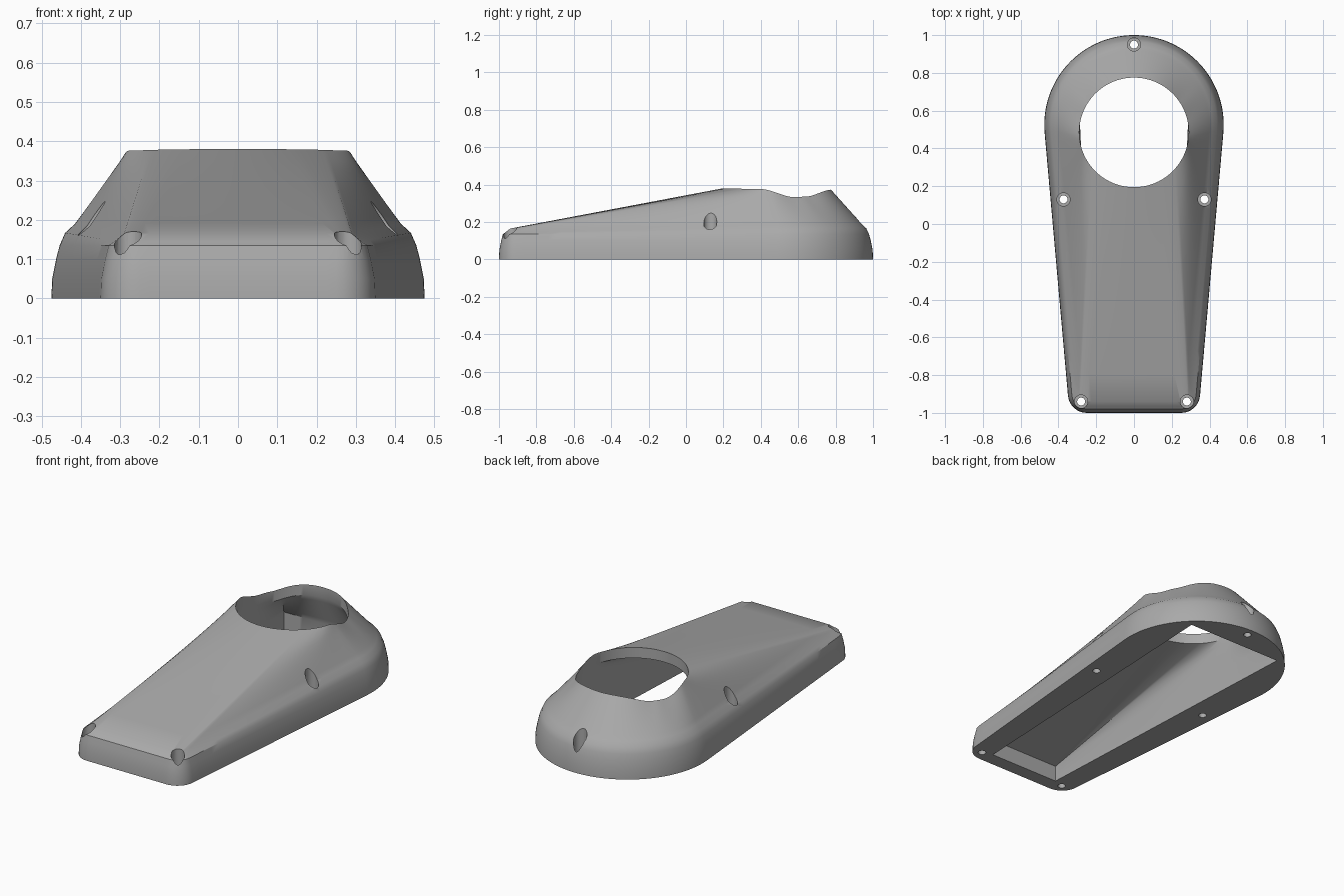
import bpy, bmesh, math
from mathutils import Vector

cube = bpy.data.objects.get("Cube")
if cube:
    bpy.data.objects.remove(cube, do_unlink=True)

grey = bpy.data.materials.new("mid_grey")
grey.use_nodes = True
grey.diffuse_color = (0.4, 0.4, 0.4, 1)
grey.node_tree.nodes["Principled BSDF"].inputs["Base Color"].default_value = (0.4, 0.4, 0.4, 1)

# Plan layout: small front corner circles, a big round back, and the round opening
CORNER, CORNER_R = Vector((0.25, -0.9)), 0.1
BACK, BACK_R = Vector((0, 0.525)), 0.475
HOLE, HOLE_R = Vector((0, 0.485)), 0.29
CAVITY_FRONT, CAVITY_BACK = Vector((0.22, -0.92)), Vector((0.30, 0.84))
TANGENT = -5.0
ARC_SPLIT = 17 / 32

# Half outline stations, from front centre round to back centre
COUNTS = {"front": 10, "corner": 8, "side": 24, "arc": 32}
STATIONS = [(name, i / n) for name, n in COUNTS.items() for i in range(n)] + [("arc", 1.0)]


def polar(centre, radius, degrees):
    a = math.radians(degrees)
    return centre + radius * Vector((math.cos(a), math.sin(a)))


def mix(a, b, t):
    return a + (b - a) * t


def outline(part, s, inset):
    """Outer plan shape, moved inward by inset."""
    r, big = CORNER_R - inset, BACK_R - inset
    if part == "front":
        return Vector((CORNER.x * s, CORNER.y - r))
    if part == "corner":
        return polar(CORNER, r, mix(-90, TANGENT, s))
    if part == "side":
        return mix(polar(CORNER, r, TANGENT), polar(BACK, big, TANGENT), s)
    return polar(BACK, big, mix(TANGENT, 90, s))


def opening(part, s):
    """Point of the round opening matched to an outline station."""
    start, end = {"front": (-90, -60), "corner": (-60, -40),
                  "side": (-40, TANGENT), "arc": (TANGENT, 90)}[part]
    return polar(HOLE, HOLE_R, mix(start, end, s))


def cavity(part, s):
    """Tapered four-sided hollow under the cover."""
    if part == "front":
        return Vector((CAVITY_FRONT.x * s, CAVITY_FRONT.y))
    if part == "corner":
        return CAVITY_FRONT.copy()
    if part == "side":
        return mix(CAVITY_FRONT, CAVITY_BACK, 0.75 * s)
    if s < ARC_SPLIT:
        return mix(CAVITY_FRONT, CAVITY_BACK, 0.75 + 0.25 * s / ARC_SPLIT)
    return Vector((CAVITY_BACK.x * (1 - s) / (1 - ARC_SPLIT), CAVITY_BACK.y))


def rim_height(y):
    """Wavy height of the rim: high in front, dipping beside, high behind."""
    keys = [(0.19, 0.38), (0.4, 0.376), (0.58, 0.333), (0.64, 0.336), (0.78, 0.373)]
    for (y0, z0), (y1, z1) in zip(keys, keys[1:]):
        if y <= y1:
            t = (y - y0) / (y1 - y0)
            return mix(z0, z1, t * t * (3 - 2 * t))
    return keys[-1][1]


def front_weight(part, s):
    return {"front": 1, "corner": 1, "side": 1 - s, "arc": 0}[part]


def wall_point(part, s, inset, z):
    if z > 0.15:
        z *= 1 - 0.13 * front_weight(part, s)
    return outline(part, s, inset).to_3d() + Vector((0, 0, z))


def rim_point(part, s, drop=0):
    p = opening(part, s)
    return Vector((p.x, p.y, rim_height(p.y) - drop))


def cavity_point(part, s, z):
    p = cavity(part, s)
    return Vector((p.x, p.y, z * (1 - 0.3 * front_weight(part, s) ** 3)))


def full_ring(func, *args):
    half = [func(part, s, *args) for part, s in STATIONS]
    return half + [Vector((-p.x, p.y, p.z)) for p in half[-2:0:-1]]


def blend(a, b, t):
    return [mix(p, q, t) for p, q in zip(a, b)]


def loft(name, rings, wrap=False):
    """Skin closed rings; wrap joins last to first, otherwise the ends are capped."""
    bm = bmesh.new()
    rows = [[bm.verts.new(p) for p in ring] for ring in rings]
    pairs = list(zip(rows, rows[1:])) + ([(rows[-1], rows[0])] if wrap else [])
    n = len(rows[0])
    for low, high in pairs:
        for i in range(n):
            j = (i + 1) % n
            bm.faces.new((low[i], low[j], high[j], high[i]))
    if not wrap:
        bm.faces.new(rows[0])
        bm.faces.new(rows[-1])
    bmesh.ops.remove_doubles(bm, verts=bm.verts, dist=1e-5)
    bmesh.ops.recalc_face_normals(bm, faces=bm.faces)
    mesh = bpy.data.meshes.new(name)
    bm.to_mesh(mesh)
    bm.free()
    mesh.materials.append(grey)
    obj = bpy.data.objects.new(name, mesh)
    bpy.context.collection.objects.link(obj)
    return obj


# Shell: drafted wall, rounded shoulder, sloping top, opening wall, hollow inside
wall = [(0, 0), (0.002, 0.05), (0.012, 0.1), (0.021, 0.135), (0.035, 0.167), (0.06, 0.19)]
rings = [full_ring(wall_point, inset, z) for inset, z in wall]
shoulder, rim = rings[-1], full_ring(rim_point)
rings += [blend(shoulder, rim, t / 8) for t in range(1, 9)]
ceiling, ledge = full_ring(rim_point, 0.06), full_ring(cavity_point, 0.13)
rings += [blend(ceiling, ledge, t / 6) for t in range(7)]
rings.append(full_ring(cavity_point, 0))
shell = loft("cover_shell", rings, wrap=True)

# Stepped screw holes
screws = [(0, 0.95)] + [(s * x, y) for s in (-1, 1) for x, y in ((0.373, 0.13), (0.28, -0.94))]
steps = [(0.021, -0.1), (0.021, 0.08), (0.035, 0.08), (0.035, 0.6)]
cutters = []
for x, y in screws:
    cutter = loft("screw_hole_cutter", [
        [polar(Vector((x, y)), r, k * 15).to_3d() + Vector((0, 0, z)) for k in range(24)]
        for r, z in steps])
    cutter.hide_render = True
    cutters.append(cutter)
    cut = shell.modifiers.new("screw_hole", 'BOOLEAN')
    cut.operation, cut.solver, cut.object = 'DIFFERENCE', 'EXACT', cutter

# Bake the cuts, then drop the cutters
bpy.context.view_layer.update()
baked = bpy.data.meshes.new_from_object(shell.evaluated_get(bpy.context.evaluated_depsgraph_get()))
shell.modifiers.clear()
shell.data = baked
for cutter in cutters:
    bpy.data.objects.remove(cutter, do_unlink=True)

# Smooth shading with crisp edges
bpy.ops.object.select_all(action='DESELECT')
shell.select_set(True)
bpy.context.view_layer.objects.active = shell
bpy.ops.object.shade_smooth_by_angle(angle=math.radians(30))
